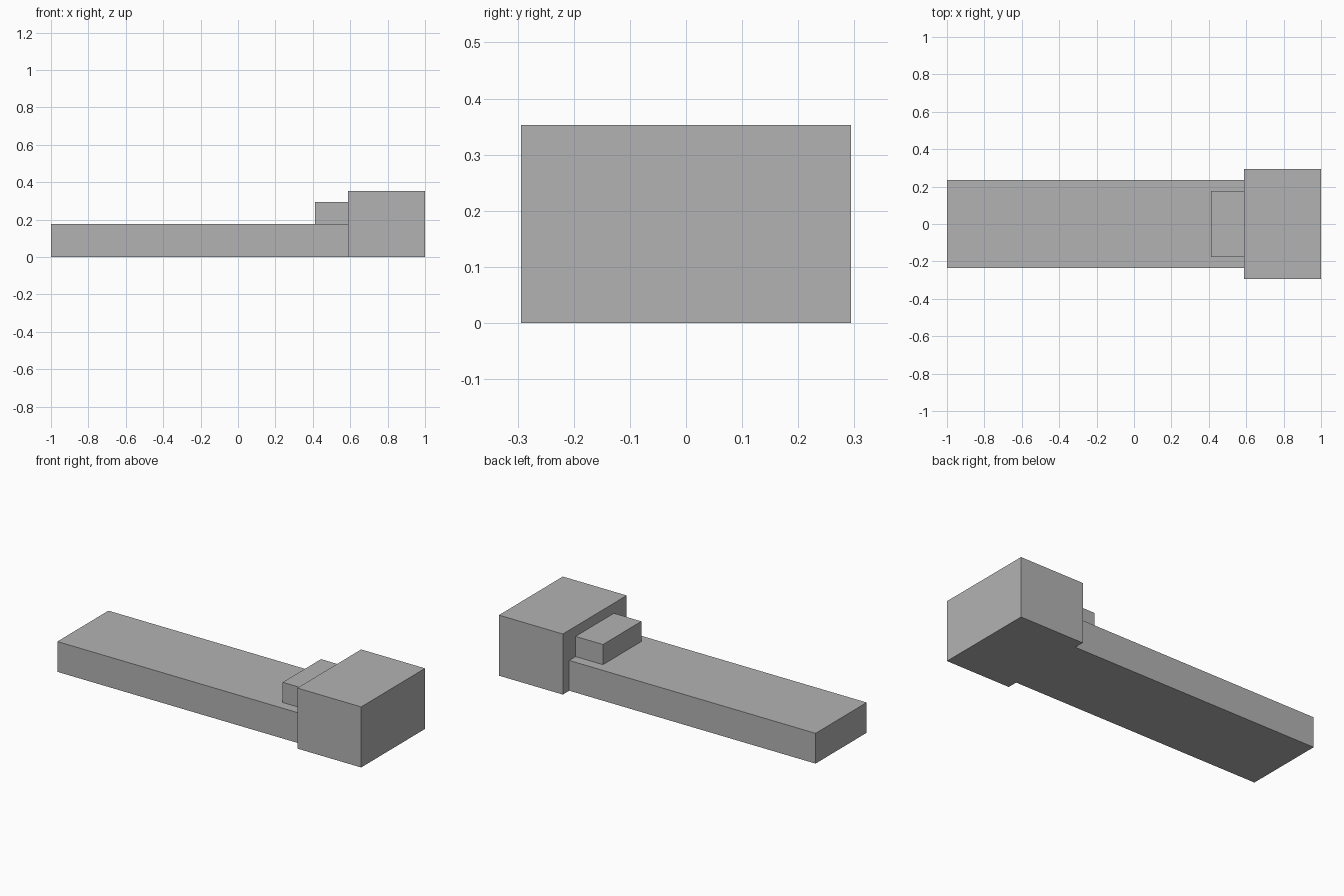
import bpy

default = bpy.data.objects.get("Cube")
if default:
    bpy.data.objects.remove(default, do_unlink=True)

# Single flat grey
grey = bpy.data.materials.new("plain_grey")
grey.use_nodes = True
colour = (0.45, 0.45, 0.45, 1)
grey.diffuse_color = colour
grey.node_tree.nodes["Principled BSDF"].inputs["Base Color"].default_value = colour

U = 2 / 34  # the model sits on a grid of 34 units along its length


def box(name, x, width, z):
    """Box spanning x and z ranges in grid units, centred on y."""
    bpy.ops.mesh.primitive_cube_add(size=1)
    ob = bpy.context.object
    ob.name = name
    ob.location = (U * sum(x) / 2, 0, U * sum(z) / 2)
    ob.scale = (U * (x[1] - x[0]), U * width, U * (z[1] - z[0]))
    bpy.ops.object.transform_apply(location=True, rotation=False, scale=True)
    ob.data.materials.append(grey)
    return ob


# Long low slab, tall end block, and the small step resting against it
box("long_slab", (-17, 10), 8, (0, 3))
box("end_block", (10, 17), 10, (0, 6))
box("small_step", (7, 10), 6, (3, 5))
